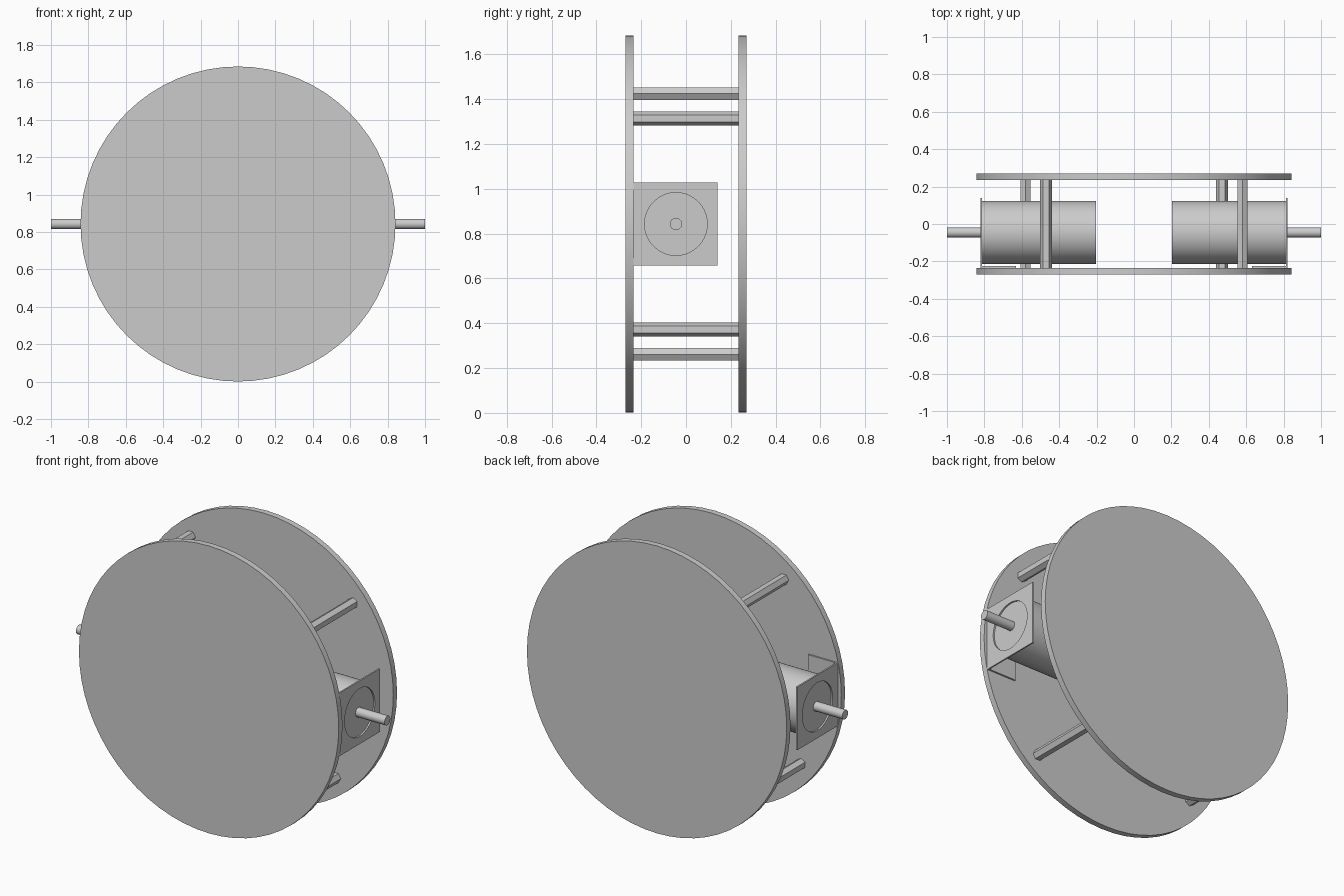
import bpy, bmesh, math
from mathutils import Matrix, Vector

cube = bpy.data.objects.get("Cube")
if cube:
    bpy.data.objects.remove(cube, do_unlink=True)

grey = bpy.data.materials.new("plain grey")
grey.use_nodes = True
grey.diffuse_color = (0.6, 0.6, 0.6, 1)
grey.node_tree.nodes["Principled BSDF"].inputs["Base Color"].default_value = (0.6, 0.6, 0.6, 1)

HUB_Z = 0.843          # height of the wheel centre
MOTOR_Y = -0.045       # motor axis, offset towards the front disc
INNER = 0.235          # inner face of each disc


def finish(name, bm, smooth=True):
    bmesh.ops.recalc_face_normals(bm, faces=bm.faces[:])
    mesh = bpy.data.meshes.new(name)
    bm.to_mesh(mesh)
    bm.free()
    mesh.materials.append(grey)
    ob = bpy.data.objects.new(name, mesh)
    bpy.context.collection.objects.link(ob)
    if smooth:
        bpy.ops.object.select_all(action='DESELECT')
        ob.select_set(True)
        bpy.context.view_layer.objects.active = ob
        bpy.ops.object.shade_smooth_by_angle(angle=math.radians(35))
    return ob


def rod(name, start, end, radius, sides, spin=0.0, smooth=True):
    """Capped cylinder from start to end."""
    start, end = Vector(start), Vector(end)
    axis = end - start
    turn = axis.to_track_quat('Z', 'Y').to_matrix().to_4x4()
    place = Matrix.Translation((start + end) / 2) @ turn @ Matrix.Rotation(spin, 4, 'Z')
    bm = bmesh.new()
    bmesh.ops.create_cone(bm, cap_ends=True, segments=sides, radius1=radius,
                          radius2=radius, depth=axis.length, matrix=place)
    return finish(name, bm, smooth)


def box(name, low, high):
    low, high = Vector(low), Vector(high)
    bm = bmesh.new()
    bmesh.ops.create_cube(bm, size=1, matrix=Matrix.Translation((low + high) / 2)
                          @ Matrix.Diagonal((*(high - low), 1)))
    return finish(name, bm, False)


def holed_plate(name, x, thick, y0, y1, half_z, radius, sides=48):
    """Upright plate facing x with a round hole around the motor axis."""
    bm = bmesh.new()
    hole, rim = [], []
    for i in range(sides):
        a = 2 * math.pi * (i + 0.5) / sides
        c, s = math.cos(a), math.sin(a)
        reach = min(((y1 if c > 0 else y0) - MOTOR_Y) / c, half_z / abs(s))
        hole.append(bm.verts.new((x, MOTOR_Y + radius * c, HUB_Z + radius * s)))
        rim.append(bm.verts.new((x, MOTOR_Y + reach * c, HUB_Z + reach * s)))
    for i in range(sides):
        j = (i + 1) % sides
        bm.faces.new((hole[i], rim[i], rim[j], hole[j]))
    # square off the four corners
    for y in (y0, y1):
        for z in (HUB_Z - half_z, HUB_Z + half_z):
            corner = Vector((x, y, z))
            pair = sorted(range(sides), key=lambda k: (rim[k].co - corner).length)
            on_y = next(k for k in pair if abs(rim[k].co.y - y) < 1e-5)
            on_z = next(k for k in pair if abs(rim[k].co.z - z) < 1e-5)
            bm.faces.new((rim[on_y], bm.verts.new(corner), rim[on_z]))
    bmesh.ops.recalc_face_normals(bm, faces=bm.faces[:])
    grown = bmesh.ops.extrude_face_region(bm, geom=bm.faces[:])["geom"]
    moved = [g for g in grown if isinstance(g, bmesh.types.BMVert)]
    bmesh.ops.translate(bm, verts=moved, vec=(thick, 0, 0))
    return finish(name, bm)


# two large discs
for label, side in (("front", -1), ("back", 1)):
    rod(label + "_disc", (0, side * INNER, HUB_Z), (0, side * 0.27, HUB_Z), 0.842, 64)

# four hexagonal spacers between the discs
for i in range(4):
    a = math.radians(39 + 90 * i)
    x, z = 0.748 * math.cos(a), HUB_Z + 0.748 * math.sin(a)
    rod(f"spacer_{i + 1}", (x, -INNER, z), (x, INNER, z), 0.031, 6,
        math.pi / 2 * i, False)

# a motor, shaft and angle bracket on each side
for label, s in (("left", 1), ("right", -1)):
    rod(label + "_motor", (s * 0.203, MOTOR_Y, HUB_Z), (s * 0.812, MOTOR_Y, HUB_Z), 0.168, 64)
    rod(label + "_shaft", (s * 0.80, MOTOR_Y, HUB_Z), (s, MOTOR_Y, HUB_Z), 0.027, 24)
    holed_plate(label + "_bracket_face", s * 0.812, s * 0.009, -INNER, 0.14, 0.185, 0.14)
    xs = sorted((s * 0.632, s * 0.812))
    box(label + "_bracket_base", (xs[0], -INNER, HUB_Z - 0.185),
        (xs[1], -0.225, HUB_Z + 0.185))
